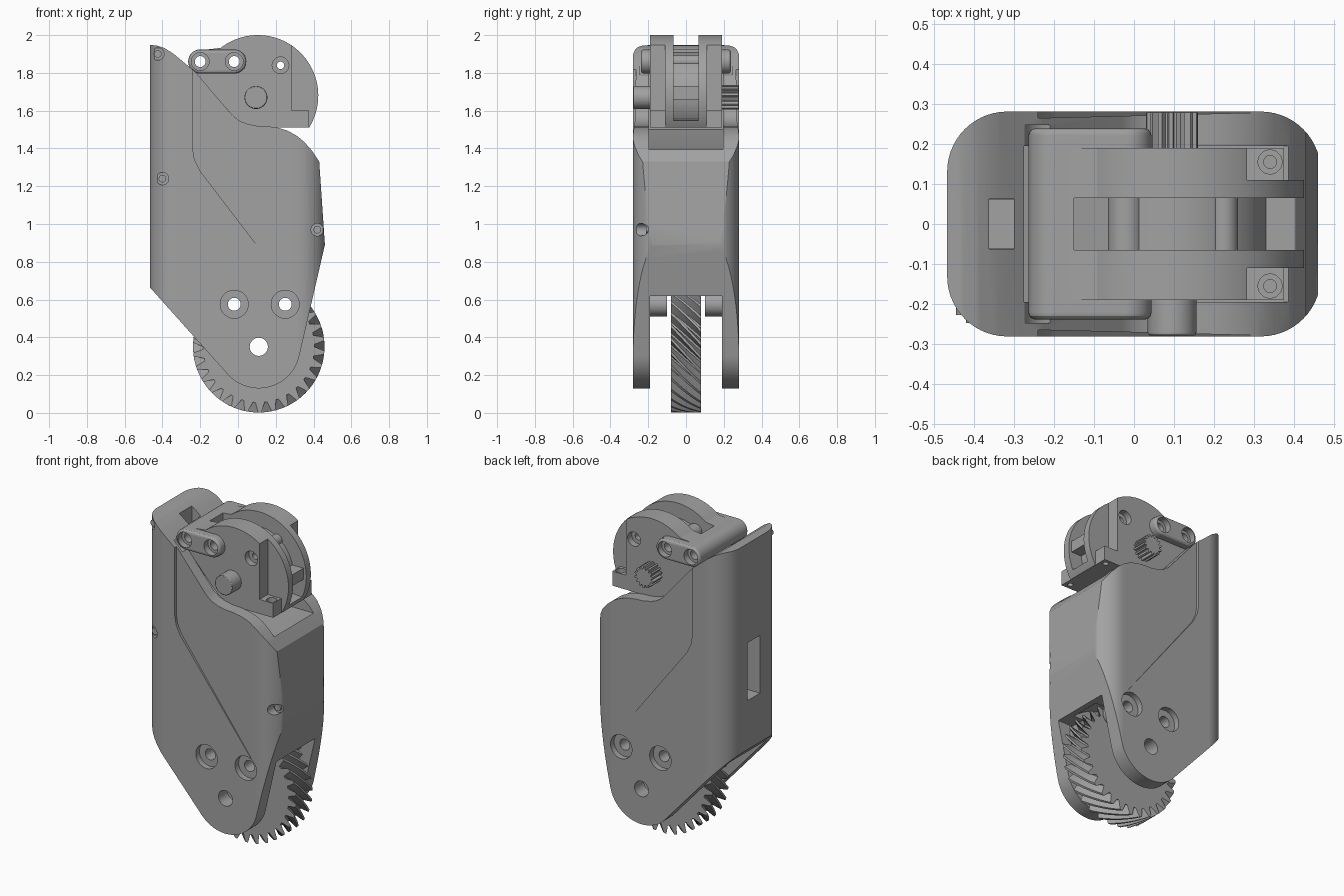
import bpy, bmesh
from math import sin, cos, pi, radians

if "Cube" in bpy.data.objects:
    bpy.data.objects.remove(bpy.data.objects["Cube"])

grey = bpy.data.materials.new("plain grey")
grey.use_nodes = True
grey.diffuse_color = (0.36, 0.36, 0.36, 1)
grey.node_tree.nodes["Principled BSDF"].inputs["Base Color"].default_value = (0.36, 0.36, 0.36, 1)


def arc(cx, cz, r, a0, a1, n=24):
    angles = [radians(a0 + (a1 - a0) * i / n) for i in range(n + 1)]
    return [(cx + r * cos(a), cz + r * sin(a)) for a in angles]


def circle(cx, cz, r, n=40):
    return arc(cx, cz, r, 0, 360, n)[:-1]


def loft(name, rings):
    """Closed solid through matching rings of points."""
    bm = bmesh.new()
    loops = [[bm.verts.new(p) for p in ring] for ring in rings]
    n = len(loops[0])
    for a, b in zip(loops, loops[1:]):
        for i in range(n):
            j = (i + 1) % n
            bm.faces.new((a[i], a[j], b[j], b[i]))
    bm.faces.new(loops[0][::-1])
    bm.faces.new(loops[-1])
    bmesh.ops.recalc_face_normals(bm, faces=bm.faces[:])
    me = bpy.data.meshes.new(name)
    bm.to_mesh(me)
    bm.free()
    me.materials.append(grey)
    ob = bpy.data.objects.new(name, me)
    bpy.context.collection.objects.link(ob)
    return ob


def prism(name, pts, y0, y1):
    return loft(name, [[(x, y, z) for x, z in pts] for y in (y0, y1)])


def upright(name, pts, z0, z1):
    return loft(name, [[(x, y, z) for x, y in pts] for z in (z0, z1)])


def box(name, x0, x1, y0, y1, z0, z1):
    return prism(name, [(x0, z0), (x1, z0), (x1, z1), (x0, z1)], y0, y1)


def cyl(name, x, z, r, y0, y1):
    return prism(name, circle(x, z, r), y0, y1)


def apply(ob):
    bpy.context.view_layer.update()
    dg = bpy.context.evaluated_depsgraph_get()
    me = bpy.data.meshes.new_from_object(ob.evaluated_get(dg))
    ob.modifiers.clear()
    ob.data = me


def combine(ob, other, op="DIFFERENCE"):
    mod = ob.modifiers.new("combine", "BOOLEAN")
    mod.operation, mod.solver, mod.object = op, "EXACT", other
    apply(ob)
    bpy.data.objects.remove(other)


def bevel(ob, width):
    mod = ob.modifiers.new("bevel", "BEVEL")
    mod.width, mod.segments = width, 3
    mod.limit_method, mod.angle_limit = "ANGLE", radians(40)
    apply(ob)


def smooth(ob):
    for p in ob.data.polygons:
        p.use_smooth = True
    ob.data.set_sharp_from_angle(angle=radians(28))
    mod = ob.modifiers.new("weighted", "WEIGHTED_NORMAL")
    mod.keep_sharp = True


def capsule(r):
    return arc(-0.2, 1.86, r, 90, 270, 16) + arc(-0.02, 1.86, r, -90, 90, 16)


# Shell: rounded plan crossed with the side outline
R = 0.15
plan = []
for sx, sy, a in ((1, 1, 0), (-1, 1, 90), (-1, -1, 180), (1, -1, 270)):
    plan += arc(sx * (0.467 - R), sy * (0.281 - R), R, a, a + 90, 14)
shell = upright("shell", plan, -0.1, 2.1)
outline = arc(0.11, 0.35, 0.22, 223, 347.6, 28) + [
    (0.46, 0.89), (0.43, 1.33), (0.39, 1.39), (0.35, 1.435), (0.31, 1.468),
    (0.26, 1.495), (0.21, 1.51), (0.15, 1.518), (0.1, 1.52), (0.05, 1.53),
    (0.01, 1.545), (-0.03, 1.575), (-0.23, 1.81), (-0.28, 1.85), (-0.34, 1.9),
    (-0.39, 1.932), (-0.43, 1.945), (-0.5, 1.95), (-0.5, 0.702)]
combine(shell, prism("outline", outline, -0.4, 0.4), "INTERSECT")

# Lower gear slot and upper knuckle pocket
combine(shell, box("slot", -0.7, 0.7, -0.19, 0.19, -0.2, 0.62))
combine(shell, cyl("gear_well", 0.11, 0.35, 0.37, -0.095, 0.095))
pocket = [(-0.275, 2.1), (-0.275, 1.5), (0.1, 1.395), (0.6, 1.395), (0.6, 2.1)]
combine(shell, prism("pocket", pocket, -0.195, 0.195))
combine(shell, prism("lobe_pocket", capsule(0.075), -0.247, 0.247))

# Rear window and the channel leading to it
combine(shell, box("window", -0.6, -0.3, -0.061, 0.061, 0.97, 1.33))
combine(shell, box("channel", -0.362, -0.3, -0.062, 0.062, 1.2, 2.1))

# Side panels, stepped in along a bent line and fading towards the front
panel = [(-0.24, 2.1), (-0.24, 1.4), (-0.23, 1.34), (-0.2, 1.28), (0.29, 0.64), (0.29, 2.1)]
for s in (-1, 1):
    inner = [(x, s * (0.278 - 0.025 * (0.29 - x)), z) for x, z in panel]
    combine(shell, loft("panel", [inner, [(x, s * 0.4, z) for x, z in panel]]))

# Bolt holes through the shell, countersunk on both sides
bolts = ((-0.02, 0.575), (0.25, 0.575))
for x, z in bolts:
    combine(shell, cyl("hole", x, z, 0.034, -0.4, 0.4))
    for s in (-1, 1):
        combine(shell, cyl("counterbore", x, z, 0.074, s * 0.245, s * 0.4))
combine(shell, cyl("axle_hole", 0.11, 0.35, 0.048, -0.4, 0.4))

# Small screws on one side
for x, z, y in ((-0.425, 1.9, -0.215), (-0.4, 1.24, -0.235), (0.42, 0.97, -0.2)):
    combine(shell, cyl("screw_hole", x, z, 0.033, -0.4, y))
    smooth(cyl("small_screw", x, z, 0.02, y - 0.012, y + 0.01))
smooth(shell)

# Sleeves beside the gear
for x, z in bolts:
    for s in (-1, 1):
        sleeve = cyl("sleeve", x, z, 0.064, s * 0.1, s * 0.2)
        combine(sleeve, cyl("bore", x, z, 0.034, -0.4, 0.4))
        smooth(sleeve)

# Helical gear
TEETH, LAYERS = 30, 8
rings = []
for k in range(LAYERS + 1):
    t = k / LAYERS
    ring = []
    for i in range(TEETH):
        for frac, r in ((0, 0.295), (0.22, 0.295), (0.45, 0.348), (0.7, 0.348)):
            a = 2 * pi * (i + frac) / TEETH - 0.5 * t
            ring.append((0.11 + r * cos(a), -0.08 + 0.16 * t, 0.35 + r * sin(a)))
    rings.append(ring)
gear = loft("helical_gear", rings)
for x, z, r in [(x, z, 0.034) for x, z in bolts] + [(0.11, 0.35, 0.048)]:
    combine(gear, cyl("bore", x, z, r, -0.4, 0.4))
smooth(gear)

# Knuckle: disc with a bottom foot, joined to the two-hole lobe
CX, CZ = 0.105, 1.68
side = arc(CX, CZ, 0.32, -32, 128, 48) + [
    (-0.2, 1.92), (-0.25, 1.88), (-0.25, 1.82), (-0.05, 1.6), (0, 1.55), (0.06, 1.52), (0.12, 1.51)]
knuckle = prism("knuckle", side, -0.19, 0.19)
lobe = prism("lobe", capsule(0.064), -0.239, 0.239)
bevel(lobe, 0.018)
combine(knuckle, lobe, "UNION")

# Central groove around the disc
groove = [(-0.15, 2.1), (-0.15, 1.86)] + arc(CX, CZ, 0.23, 135, -33, 30) + [(0.5, 1.54), (0.5, 2.1)]
combine(knuckle, prism("groove", groove, -0.065, 0.065))

# Notches above the foot, with the foot's screw holes
for s in (-1, 1):
    combine(knuckle, box("notch", 0.282, 0.6, s * 0.11, s * 0.3, 1.6, 2.1))
    combine(knuckle, box("foot_trim", 0.375, 0.6, s * 0.11, s * 0.3, 1.4, 1.7))
    combine(knuckle, upright("foot_hole", circle(0.34, s * 0.155, 0.016), 1.4, 1.7))
    combine(knuckle, upright("foot_bore", circle(0.34, s * 0.155, 0.03), 1.57, 1.7))

# Cross bars in the groove
for x, z, r in ((-0.02, 1.86, 0.045), (0.225, 1.86, 0.035)):
    combine(knuckle, cyl("bar", x, z, r, -0.08, 0.08), "UNION")
combine(knuckle, box("rib", 0.325, 0.405, -0.08, 0.08, 1.66, 1.73), "UNION")

# Through holes with counterbores
for x, z, r, wide, y in ((-0.2, 1.86, 0.029, 0.047, 0.2), (-0.02, 1.86, 0.029, 0.047, 0.2),
                         (0.225, 1.84, 0.02, 0.044, 0.15)):
    combine(knuckle, cyl("hole", x, z, r, -0.4, 0.4))
    for s in (-1, 1):
        combine(knuckle, cyl("counterbore", x, z, wide, s * y, s * 0.4))
smooth(knuckle)

# Round boss and plain pin in front, splined shaft behind
pin = cyl("front_pin", 0.095, 1.67, 0.061, -0.279, -0.18)
bevel(pin, 0.008)
smooth(pin)
spline = []
for i in range(14):
    for frac, r in ((0, 0.05), (0.25, 0.05), (0.4, 0.065), (0.75, 0.065)):
        a = 2 * pi * (i + frac) / 14
        spline.append((0.095 + r * cos(a), 1.67 + r * sin(a)))
smooth(prism("splined_shaft", spline, 0.18, 0.279))
